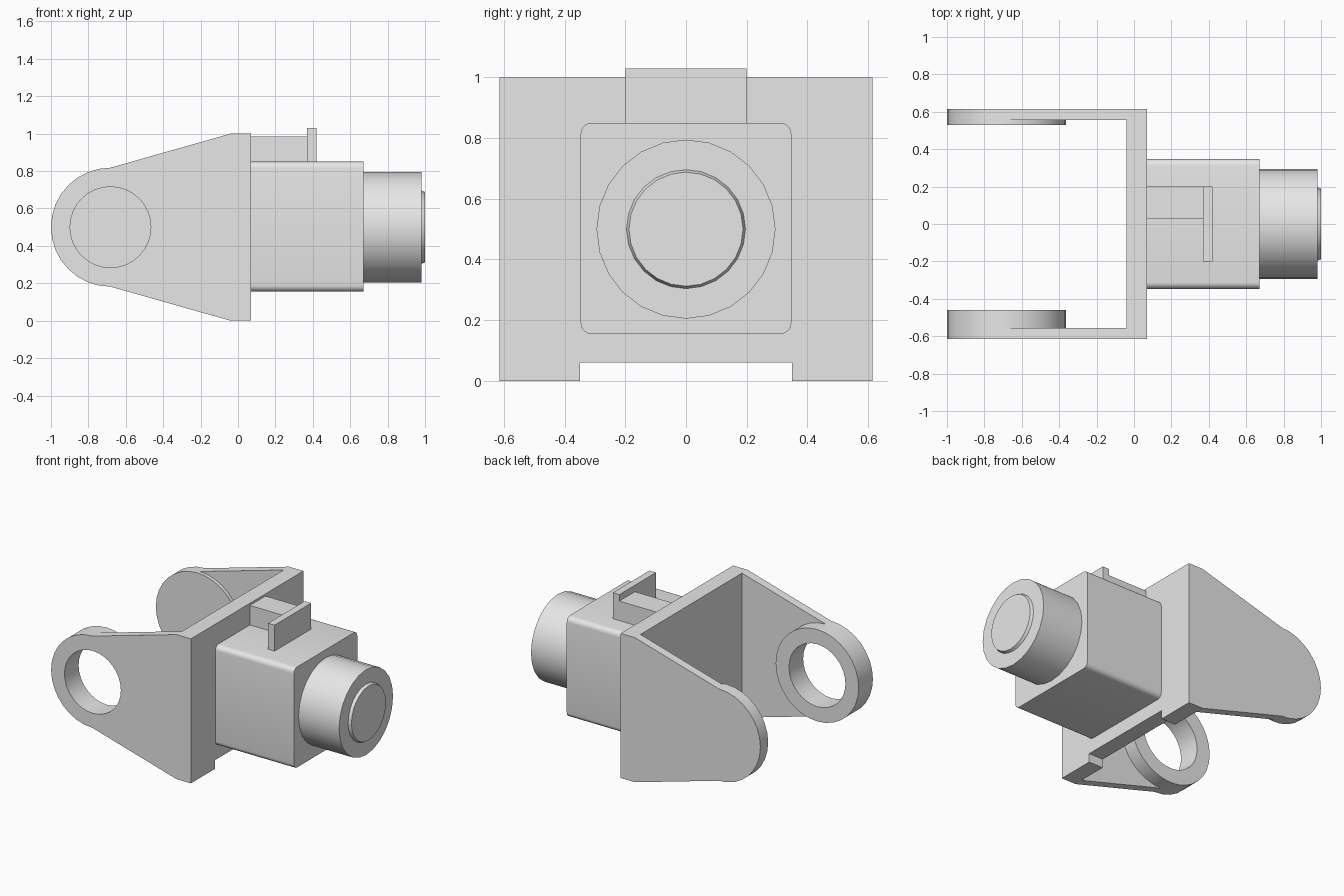
import bpy
import bmesh
from math import cos, sin, pi, radians
from mathutils import Vector

cube = bpy.data.objects.get("Cube")
if cube:
    bpy.data.objects.remove(cube, do_unlink=True)

grey = bpy.data.materials.new("light_grey")
grey.use_nodes = True
grey.diffuse_color = (0.8, 0.8, 0.8, 1)
grey.node_tree.nodes["Principled BSDF"].inputs["Base Color"].default_value = (0.8, 0.8, 0.8, 1)


def arc(cx, cz, r, start, end, steps):
    """Points on a circular arc, angles in degrees, both ends included."""
    angles = [radians(start + (end - start) * i / steps) for i in range(steps + 1)]
    return [(cx + r * cos(a), cz + r * sin(a)) for a in angles]


def circle(cx, cz, r, steps):
    return arc(cx, cz, r, 0, 360, steps)[:-1]


def prism(name, near, axis, a, b, far=None):
    """Loft an upright outline from a to b along the x or y axis."""
    def place(p, d):
        return Vector((d, p[0], p[1])) if axis == "x" else Vector((p[0], d, p[1]))

    bm = bmesh.new()
    first = [bm.verts.new(place(p, a)) for p in near]
    last = [bm.verts.new(place(p, b)) for p in (far or near)]
    bm.faces.new(first)
    bm.faces.new(last)
    for i in range(len(first)):
        j = (i + 1) % len(first)
        bm.faces.new((first[i], first[j], last[j], last[i]))
    bmesh.ops.recalc_face_normals(bm, faces=bm.faces)
    mesh = bpy.data.meshes.new(name)
    bm.to_mesh(mesh)
    bm.free()
    obj = bpy.data.objects.new(name, mesh)
    mesh.materials.append(grey)
    bpy.context.collection.objects.link(obj)
    return obj


def select(obj):
    bpy.ops.object.select_all(action="DESELECT")
    obj.select_set(True)
    bpy.context.view_layer.objects.active = obj


def smooth(obj, angle):
    select(obj)
    bpy.ops.object.shade_smooth_by_angle(angle=radians(angle))


def rect(u0, u1, v0, v1):
    return [(u0, v0), (u1, v0), (u1, v1), (u0, v1)]


# Fork arms: rounded eye at the free end, tapering out to the back plate
EYE_X, MID, EYE_R = -0.682, 0.5, 0.318
HALF, INNER = 0.615, 0.555
outline = [(-0.04, 0), (0.07, 0), (0.07, 1), (-0.04, 1)]
outline += arc(EYE_X, MID, EYE_R, 90, 270, 16)
front_arm = prism("front_arm", outline, "y", -HALF, -INNER)
back_arm = prism("back_arm", outline, "y", INNER, HALF)

# Round bosses on the inner faces of the arms
disc = circle(EYE_X, MID, EYE_R, 32)
front_boss = prism("front_boss", disc, "y", -INNER, -0.46)
back_boss = prism("back_boss", disc, "y", INNER, 0.53)

# Pin hole through the front arm and its boss
cutter = prism("hole_cutter", circle(EYE_X, MID, 0.216, 32), "y", -0.8, -0.3)
cutter.hide_render = True
for part in (front_arm, front_boss):
    cut = part.modifiers.new("pin_hole", "BOOLEAN")
    cut.operation = "DIFFERENCE"
    cut.object = cutter
    select(part)
    bpy.ops.object.modifier_apply(modifier=cut.name)
bpy.data.objects.remove(cutter, do_unlink=True)
for part in (front_arm, back_arm, front_boss, back_boss):
    smooth(part, 13)

# Back plate joining the arms, notched along its lower edge
plate = [(-INNER, 0), (-0.35, 0), (-0.35, 0.06), (0.35, 0.06), (0.35, 0), (INNER, 0),
         (INNER, 1), (-INNER, 1)]
prism("back_plate", plate, "x", -0.04, 0.07)

# Housing with rounded long edges
R, W, H0, H1 = 0.035, 0.347, 0.155, 0.85
housing = (arc(W - R, H0 + R, R, -90, 0, 5) + arc(W - R, H1 - R, R, 0, 90, 5)
           + arc(R - W, H1 - R, R, 90, 180, 5) + arc(R - W, H0 + R, R, 180, 270, 5))
smooth(prism("housing", housing, "x", 0.07, 0.67), 25)

# Barrel and its slightly tapered end cap
smooth(prism("barrel", circle(0, MID, 0.295, 24), "x", 0.67, 0.98), 25)
smooth(prism("end_cap", circle(0, MID, 0.196, 24), "x", 0.98, 1.0,
             circle(0, MID, 0.188, 24)), 25)

# Bracket on top of the housing: offset bar and upright tab
prism("bracket_bar", rect(0.03, 0.2, 0.85, 0.985), "x", 0.07, 0.37)
prism("bracket_tab", rect(-0.2, 0.2, 0.85, 1.03), "x", 0.37, 0.42)
